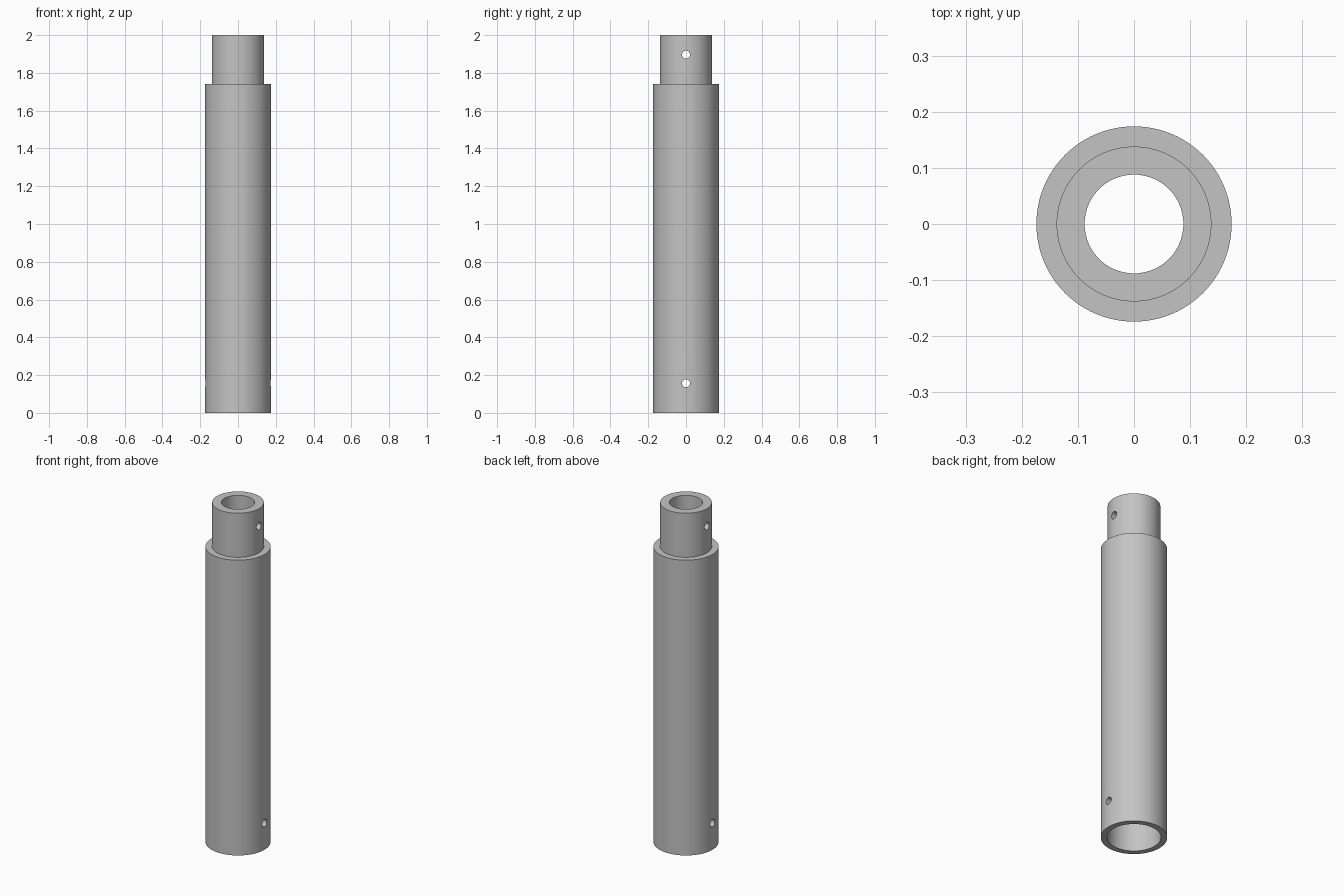
import bpy
import math

if "Cube" in bpy.data.objects:
    bpy.data.objects.remove(bpy.data.objects["Cube"])

SEGMENTS = 96

steel = bpy.data.materials.new("grey_steel")
steel.diffuse_color = (0.55, 0.55, 0.55, 1.0)
steel.use_nodes = True
steel.node_tree.nodes["Principled BSDF"].inputs["Base Color"].default_value = steel.diffuse_color


def lathe(name, profile):
    """Spin a closed (radius, height) profile around the z axis."""
    n = len(profile)
    verts, faces = [], []
    for s in range(SEGMENTS):
        a = 2 * math.pi * s / SEGMENTS
        verts += [(r * math.cos(a), r * math.sin(a), z) for r, z in profile]
    for s in range(SEGMENTS):
        t = (s + 1) % SEGMENTS
        for i in range(n):
            j = (i + 1) % n
            faces.append((s * n + i, t * n + i, t * n + j, s * n + j))
    mesh = bpy.data.meshes.new(name)
    mesh.from_pydata(verts, [], faces)
    mesh.materials.append(steel)
    obj = bpy.data.objects.new(name, mesh)
    bpy.context.collection.objects.link(obj)
    return obj


# Stepped tube: wide body, narrow spigot on top, matching socket at the bottom
tube = lathe("stepped_tube", [
    (0.174, 0.0), (0.174, 1.74), (0.138, 1.74), (0.138, 2.0),
    (0.088, 2.0), (0.088, 0.265), (0.141, 0.265), (0.141, 0.0),
])

# Pin holes drilled from side to side through the socket and the spigot
for name, z in (("socket_pin_drill", 0.157), ("spigot_pin_drill", 1.897)):
    bpy.ops.mesh.primitive_cylinder_add(
        vertices=32, radius=0.021, depth=0.6,
        location=(0, 0, z), rotation=(0, math.pi / 2, 0))
    drill = bpy.context.object
    drill.name = name
    drill.data.materials.append(steel)
    drill.hide_render = True
    drill.hide_set(True)
    cut = tube.modifiers.new(name, "BOOLEAN")
    cut.operation = "DIFFERENCE"
    cut.solver = "EXACT"
    cut.object = drill

# Apply the cuts, then smooth the round walls and keep the rims sharp
bpy.ops.object.select_all(action="DESELECT")
tube.select_set(True)
bpy.context.view_layer.objects.active = tube
for mod in list(tube.modifiers):
    bpy.ops.object.modifier_apply(modifier=mod.name)
bpy.ops.object.shade_smooth_by_angle(angle=math.radians(30))
